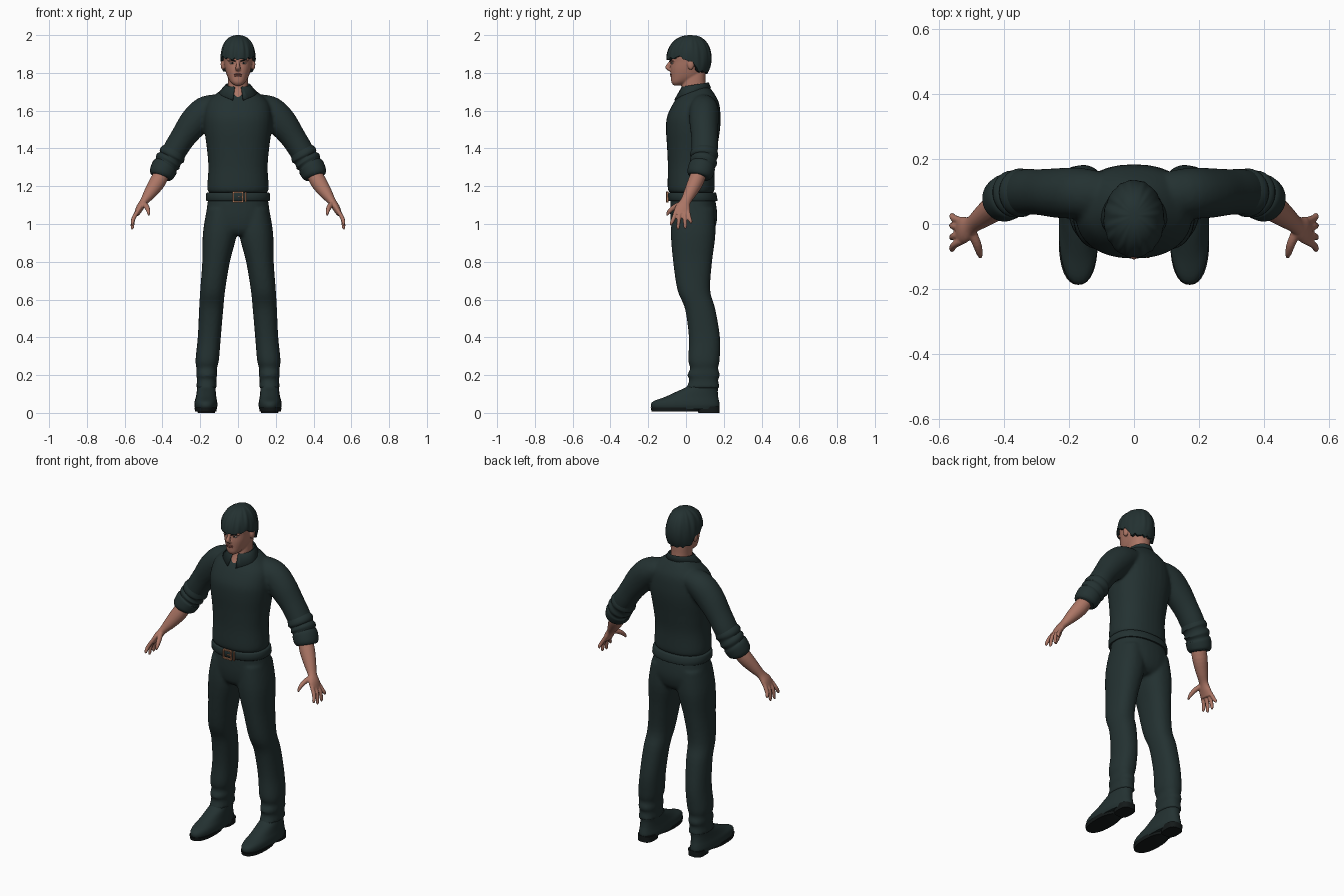
import bpy
import bmesh
import math
from mathutils import Vector, Matrix

if "Cube" in bpy.data.objects:
    bpy.data.objects.remove(bpy.data.objects["Cube"], do_unlink=True)


def material(name, color):
    mat = bpy.data.materials.new(name)
    mat.use_nodes = True
    mat.diffuse_color = (*color, 1)
    for node in mat.node_tree.nodes:
        if node.type == "BSDF_PRINCIPLED":
            node.inputs["Base Color"].default_value = (*color, 1)
    return mat


CLOTH = material("dark green cloth", (0.017, 0.031, 0.031))
SKIN = material("skin", (0.41, 0.18, 0.13))
LIP = material("lip", (0.27, 0.09, 0.07))
BLACK = material("black", (0.007, 0.01, 0.01))
COPPER = material("copper", (0.42, 0.19, 0.1))
WHITE = material("eye white", (0.5, 0.42, 0.38))


def smooth_rows(rows, steps=4):
    """Catmull-Rom interpolation between rows of numbers."""
    out = []
    last = len(rows) - 1
    for i in range(last):
        quad = (rows[max(i - 1, 0)], rows[i], rows[i + 1], rows[min(i + 2, last)])
        for s in range(steps):
            t = s / steps
            out.append([b + 0.5 * t * (c - a + t * (2*a - 5*b + 4*c - d + t * (3*(b - c) + d - a)))
                        for a, b, c, d in zip(*quad)])
    out.append(list(rows[-1]))
    return out


def skin_rings(bm, rings):
    """Bridge rings of points and cap both ends."""
    loops = [[bm.verts.new(p) for p in ring] for ring in rings]
    count = len(loops[0])
    for low, high in zip(loops, loops[1:]):
        for i in range(count):
            j = (i + 1) % count
            bm.faces.new((low[i], low[j], high[j], high[i]))
    bm.faces.new(loops[0])
    bm.faces.new(loops[-1])


def stack(bm, rows, power=2.3, sides=32, steps=4):
    """Level sections: height, front y, back y, half width, centre x."""
    rings = []
    for z, front, back, half, cx in smooth_rows(rows, steps):
        ring = []
        for i in range(sides):
            a = math.tau * i / sides
            c, s = math.cos(a), math.sin(a)
            x = math.copysign(abs(c) ** (2 / power), c) * half + cx
            y = math.copysign(abs(s) ** (2 / power), s) * (back - front) / 2
            ring.append((x, y + (front + back) / 2, z))
        rings.append(ring)
    skin_rings(bm, rings)


def tube(bm, rows, sides=20, steps=4):
    """Limb sections: x, y, z, radius across, radius front to back."""
    rows = smooth_rows(rows, steps)
    points = [Vector(r[:3]) for r in rows]
    rings = []
    for i, p in enumerate(points):
        along = points[min(i + 1, len(points) - 1)] - points[max(i - 1, 0)]
        u = along.cross(Vector((0, 1, 0))).normalized()
        v = along.cross(u).normalized()
        rings.append([p + u * rows[i][3] * math.cos(math.tau * k / sides)
                      + v * rows[i][4] * math.sin(math.tau * k / sides) for k in range(sides)])
    skin_rings(bm, rings)


def ball(bm, centre, size):
    m = Matrix.Translation(centre) @ Matrix.Diagonal((*size, 1))
    bmesh.ops.create_uvsphere(bm, u_segments=20, v_segments=12, radius=1, matrix=m)


def box(bm, centre, size):
    m = Matrix.Translation(centre) @ Matrix.Diagonal((*size, 1))
    bmesh.ops.create_cube(bm, size=1, matrix=m)


def part(name, mat, bm, mirror=False, voxel=0, thick=0, angle=50):
    bmesh.ops.recalc_face_normals(bm, faces=bm.faces)
    mesh = bpy.data.meshes.new(name)
    bm.to_mesh(mesh)
    bm.free()
    mesh.materials.append(mat)
    for poly in mesh.polygons:
        poly.use_smooth = True
    mesh.set_sharp_from_angle(angle=math.radians(angle))
    obj = bpy.data.objects.new(name, mesh)
    bpy.context.collection.objects.link(obj)
    if mirror:
        mod = obj.modifiers.new("Mirror", "MIRROR")
        mod.use_clip = False
        mod.use_mirror_merge = False
    if thick:
        obj.modifiers.new("Thickness", "SOLIDIFY").thickness = thick
    if voxel:
        mod = obj.modifiers.new("Blend", "REMESH")
        mod.mode = "VOXEL"
        mod.voxel_size = voxel
        mod.use_smooth_shade = True
        mod = obj.modifiers.new("Soften", "SMOOTH")
        mod.iterations = 4
    return obj


# Shirt: torso blended with both sleeves
bm = bmesh.new()
stack(bm, [(1.165, -.085, .145, .153, 0), (1.19, -.097, .152, .163, 0), (1.3, -.096, .152, .157, 0),
           (1.4, -.1, .165, .165, 0), (1.5, -.106, .18, .178, 0), (1.57, -.1, .183, .18, 0),
           (1.64, -.067, .175, .165, 0), (1.69, -.03, .15, .115, 0), (1.73, .0, .12, .06, 0)])
for side in (1, -1):
    tube(bm, [(.1*side, .09, 1.63, .06, .07), (.17*side, .095, 1.6, .078, .078),
              (.23*side, .095, 1.54, .08, .077), (.29*side, .098, 1.46, .068, .071),
              (.34*side, .098, 1.38, .064, .07), (.39*side, .085, 1.29, .055, .06)])
part("shirt", CLOTH, bm, voxel=.009)

# Rolled sleeve cuffs with folds
bm = bmesh.new()
tube(bm, [(.33, .097, 1.39, .06, .066), (.348, .096, 1.365, .073, .075), (.358, .095, 1.347, .064, .067),
          (.37, .092, 1.33, .072, .073), (.38, .088, 1.313, .063, .066), (.388, .084, 1.3, .07, .071),
          (.405, .073, 1.265, .066, .068), (.411, .069, 1.25, .055, .057)], sides=28)
part("sleeve_cuffs", CLOTH, bm, mirror=True)

# Collar: folded strip open at the front
bm = bmesh.new()
strip = []
for i in range(33):
    t = i / 16 - 1
    a = math.radians(90 + 166 * t)
    front = abs(t) ** 4
    lift = .012 * math.sin(a)
    x, y = math.cos(a), math.sin(a)
    strip.append([bm.verts.new(p) for p in (
        (.062 * x, .048 + .068 * y, 1.725 + lift),
        (.066 * x, .048 + .073 * y, 1.738 + lift),
        ((.084 + .13 * front * abs(x)) * x, .048 + (.084 + .03 * front) * y, 1.708 + lift - .04 * front))])
for a, b in zip(strip, strip[1:]):
    for k in range(2):
        bm.faces.new((a[k], b[k], b[k + 1], a[k + 1]))
part("collar", CLOTH, bm, thick=.008)

# Trousers: hips blended with both legs
bm = bmesh.new()
stack(bm, [(1.17, -.08, .145, .153, 0), (1.1, -.083, .16, .163, 0), (1.03, -.083, .165, .17, 0),
           (.97, -.073, .15, .15, 0), (.94, -.05, .12, .09, 0)])
for side in (1, -1):
    stack(bm, [(z, f, b, h, cx * side) for z, f, b, h, cx in (
        (1.08, -.07, .15, .08, .085), (.95, -.08, .156, .09, .096), (.8, -.068, .138, .073, .116),
        (.65, -.045, .128, .066, .134), (.55, -.005, .155, .064, .142), (.4, .015, .18, .061, .152),
        (.28, .012, .178, .062, .163), (.235, .022, .17, .054, .166), (.2, .007, .18, .055, .166),
        (.175, .018, .17, .051, .166), (.13, .0, .18, .055, .167))])
part("trousers", CLOTH, bm, voxel=.009)

# Belt, buckle frame and keeper
bm = bmesh.new()
stack(bm, [(1.122, -.088, .162, .163, 0), (1.126, -.096, .167, .17, 0),
           (1.162, -.097, .16, .168, 0), (1.168, -.09, .154, .16, 0)], sides=48, steps=2)
part("belt", CLOTH, bm)
bm = bmesh.new()
for s in (1, -1):
    box(bm, (.025 * s, -.099, 1.143), (.007, .012, .056))
    box(bm, (0, -.099, 1.143 + .025 * s), (.056, .012, .007))
box(bm, (.042, -.098, 1.143), (.008, .012, .052))
box(bm, (.012, -.099, 1.143), (.026, .012, .005))
part("belt_buckle", COPPER, bm)

# Shoes with soles and heels
bm = bmesh.new()
stack(bm, [(.02, -.178, .172, .056, .17), (.04, -.186, .178, .061, .17), (.062, -.172, .175, .059, .17),
           (.085, -.11, .17, .054, .169), (.115, -.045, .168, .05, .168), (.14, .005, .17, .048, .167),
           (.18, .02, .165, .045, .167)])
part("shoes", CLOTH, bm, mirror=True)
bm = bmesh.new()
stack(bm, [(.008, -.182, .07, .056, .171), (.028, -.187, .09, .06, .171)], steps=1)
stack(bm, [(0, .065, .178, .045, .168), (.035, .06, .178, .047, .168)], power=3, steps=1)
part("shoe_soles", BLACK, bm, mirror=True)

# Forearms and hands with spread fingers
bm = bmesh.new()
tube(bm, [(.385, .08, 1.3, .038, .04), (.425, .052, 1.225, .043, .042), (.465, .022, 1.165, .034, .034),
          (.497, -.002, 1.12, .022, .028), (.52, -.017, 1.085, .02, .041), (.537, -.022, 1.05, .014, .043)])
for base, tip, low in ((-.053, -.078, .993), (-.032, -.042, .972), (-.01, -.004, .976), (.01, .026, 1.003)):
    mid = (base + tip) / 2
    tube(bm, [(.53, base, 1.07, .011, .011), (.553, mid, 1.03, .011, .011),
              (.559, tip, low + .01, .009, .009), (.557, tip, low, .004, .004)], sides=12)
tube(bm, [(.5, -.02, 1.11, .014, .015), (.483, -.06, 1.09, .014, .014),
          (.474, -.09, 1.065, .01, .011), (.472, -.102, 1.045, .005, .005)], sides=12)
part("arms_and_hands", SKIN, bm, mirror=True, voxel=.004)

# Neck and head with nose and ears
bm = bmesh.new()
stack(bm, [(1.66, -.05, .06, .035, 0), (1.71, -.027, .1, .052, 0), (1.76, -.018, .103, .054, 0),
           (1.83, -.01, .105, .054, 0)])
stack(bm, [(1.734, -.066, -.025, .018, 0), (1.75, -.077, .02, .038, 0), (1.78, -.08, .08, .056, 0),
           (1.82, -.082, .105, .069, 0), (1.86, -.08, .115, .076, 0), (1.9, -.084, .117, .079, 0),
           (1.95, -.065, .095, .065, 0)])
tube(bm, [(0, -.074, 1.872, .007, .009), (0, -.089, 1.846, .009, .01),
          (0, -.099, 1.829, .013, .011), (0, -.08, 1.815, .014, .009)], sides=14)
for s in (1, -1):
    ball(bm, (.08 * s, .025, 1.845), (.012, .018, .029))
    ball(bm, (.033 * s, -.069, 1.866), (.026, .011, .006))
part("head", SKIN, bm, voxel=.004)

# Facial details
bm = bmesh.new()
ball(bm, (.031, -.073, 1.851), (.013, .006, .005))
part("eyes", WHITE, bm, mirror=True)
bm = bmesh.new()
ball(bm, (.03, -.078, 1.852), (.005, .003, .005))
tube(bm, [(.013, -.085, 1.861, .003, .004), (.032, -.082, 1.868, .004, .004),
          (.054, -.068, 1.866, .002, .003)], sides=8)
part("pupils_and_brows", BLACK, bm, mirror=True)
bm = bmesh.new()
for z, wide in ((1.792, .023), (1.784, .019)):
    ball(bm, (0, -.079, z), (wide, .007, .0045))
part("lips", LIP, bm)

# Hair: cap with fringe, sideburns, longer nape and combed locks
RIM = ((-1, 1.8), (-.45, 1.81), (-.15, 1.865), (.1, 1.86), (.35, 1.888), (.7, 1.878), (1, 1.872))


def rim_height(f):
    for (f0, z0), (f1, z1) in zip(RIM, RIM[1:]):
        if f <= f1:
            return z0 + (z1 - z0) * (f - f0) / (f1 - f0)
    return RIM[-1][1]


bm = bmesh.new()
rings = []
for i in range(1, 20):
    t = min(i, 18) / 18
    ring = []
    for k in range(96):
        a = math.tau * k / 96
        f = -math.sin(a)
        end = math.radians(95 + 28 * max(0, -f))
        phi = t * end
        lock = math.sin(15 * a + 3 * t) + .6 * math.sin(23 * a - 2 * t)
        r = math.sin(phi) ** .85 * (1 + .013 * lock * t)
        if i == 19:
            r *= .8
        z = 2 - (2 - rim_height(f) - .004 * lock) * (1 - math.cos(phi)) / (1 - math.cos(end))
        ring.append((.093 * r * math.cos(a), .014 - .118 * r * f + .012 * (1 - t), z))
    rings.append(ring)
skin_rings(bm, rings)
part("hair", CLOTH, bm)
